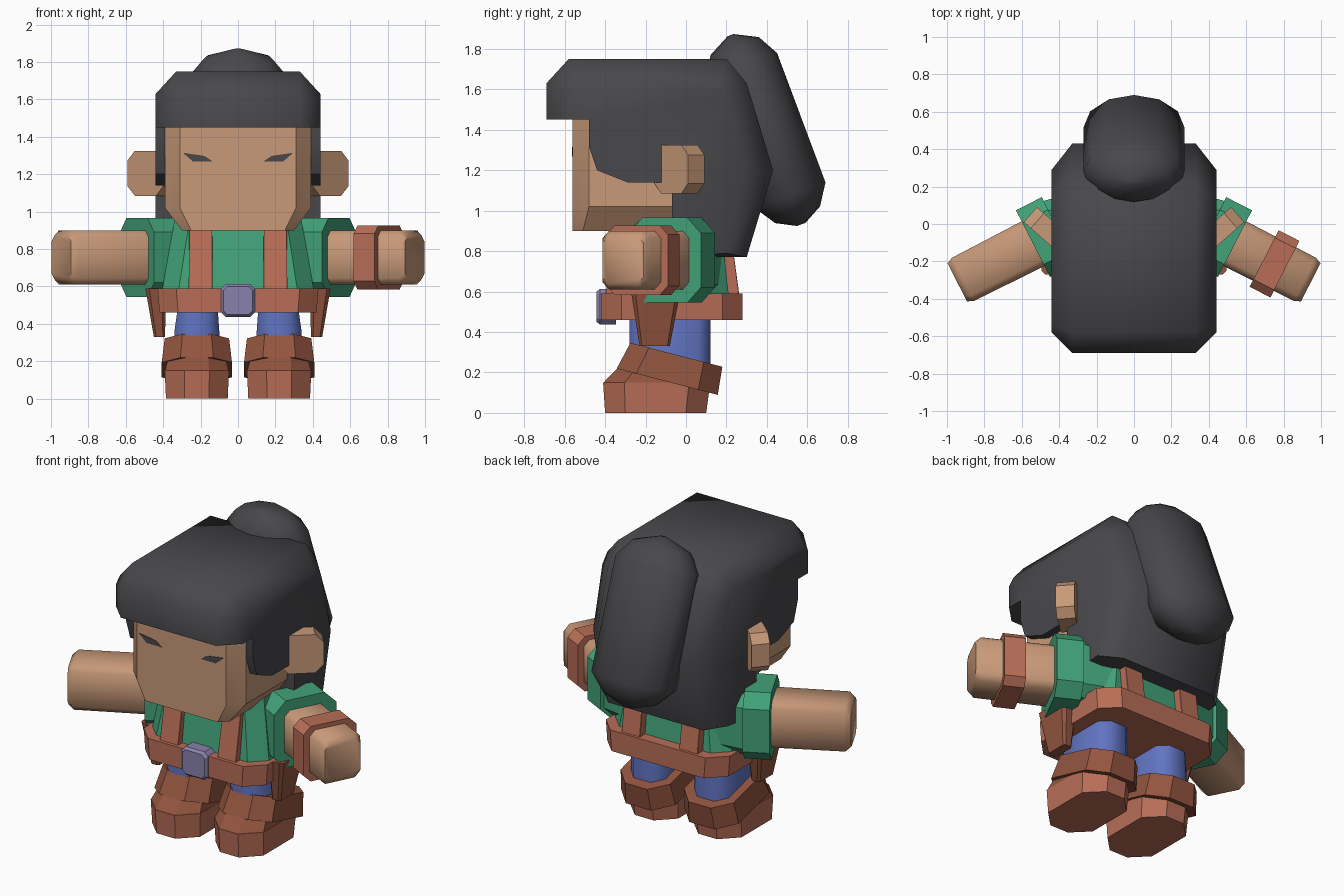
import bpy
import bmesh
import math
from mathutils import Matrix, Vector

cube = bpy.data.objects.get("Cube")
if cube:
    bpy.data.objects.remove(cube, do_unlink=True)


def material(name, color):
    m = bpy.data.materials.new(name)
    m.use_nodes = True
    rgba = (*color, 1)
    m.diffuse_color = rgba
    m.node_tree.nodes["Principled BSDF"].inputs["Base Color"].default_value = rgba
    return m


HAIR = material("charcoal hair", (0.065, 0.065, 0.072))
SKIN = material("tan skin", (0.58, 0.32, 0.19))
GREEN = material("green shirt", (0.055, 0.36, 0.19))
LEATHER = material("red brown leather", (0.48, 0.155, 0.095))
DARK = material("dark brown leather", (0.29, 0.09, 0.05))
BLUE = material("blue trousers", (0.12, 0.175, 0.54))
PURPLE = material("purple metal", (0.25, 0.22, 0.41))
MIRROR = Matrix.Diagonal((-1, 1, 1, 1))


def loft(name, rings, mat, matrix=None, angle=30):
    """Skin equal-length rings of points and cap both ends."""
    bm = bmesh.new()
    rows = [[bm.verts.new(p) for p in ring] for ring in rings]
    n = len(rows[0])
    for a, b in zip(rows, rows[1:]):
        for i in range(n):
            j = (i + 1) % n
            bm.faces.new((a[i], a[j], b[j], b[i]))
    bm.faces.new(rows[0])
    bm.faces.new(rows[-1])
    if matrix:
        bm.transform(matrix)
    bmesh.ops.recalc_face_normals(bm, faces=bm.faces)
    mesh = bpy.data.meshes.new(name)
    bm.to_mesh(mesh)
    bm.free()
    mesh.materials.append(mat)
    obj = bpy.data.objects.new(name, mesh)
    bpy.context.collection.objects.link(obj)
    bpy.ops.object.select_all(action='DESELECT')
    obj.select_set(True)
    bpy.context.view_layer.objects.active = obj
    bpy.ops.object.shade_smooth_by_angle(angle=math.radians(angle))
    return obj


def section(z, cx, cy, hx, hy, c):
    """Rectangle with cut corners at height z."""
    q = [(hx, hy - c), (hx - c, hy), (c - hx, hy), (-hx, hy - c),
         (-hx, c - hy), (c - hx, -hy), (hx - c, -hy), (hx, c - hy)]
    return [(cx + x, cy + y, z) for x, y in q]


def prism(name, sections, mat, matrix=None, angle=30):
    return loft(name, [section(*s) for s in sections], mat, matrix, angle)


def pair(name, sections, mat, matrix=None, angle=30):
    m = matrix or Matrix()
    prism("left_" + name, sections, mat, m, angle)
    prism("right_" + name, sections, mat, MIRROR @ m, angle)


def frame(origin, x, y, z):
    m = Matrix((x, y, z)).transposed().to_4x4()
    m.translation = origin
    return m


# Head
prism("head", [(0.90, 0, -0.22, 0.30, 0.34, 0.05),
               (1.02, 0, -0.22, 0.39, 0.34, 0.08),
               (1.50, 0, -0.22, 0.39, 0.34, 0.08)], SKIN, angle=35)

# Hair cap: side profile lofted across the head with chamfered flanks
notch = [(-0.07, 0.77), (-0.07, 1.14), (-0.29, 1.14), (-0.44, 1.20),
         (-0.48, 1.32), (-0.48, 1.45)]
middle = [(-0.69, 1.45), (-0.69, 1.63), (-0.58, 1.75), (0.20, 1.75),
          (0.30, 1.63), (0.43, 1.20), (0.30, 0.77)] + notch
flank = [(-0.58, 1.45), (-0.58, 1.59), (-0.54, 1.63), (0.15, 1.63),
         (0.20, 1.57), (0.29, 1.20), (0.20, 0.79)] + notch
loft("hair_cap", [[(x, y, z) for y, z in prof] for x, prof in
                  ((-0.44, flank), (-0.33, middle), (0.33, middle), (0.44, flank))],
     HAIR, angle=48)

# Ponytail: flattened capsule leaning back
tail_axis = Vector((0, 0.35, -0.936))
tail_frame = frame(Vector((0, 0.22, 1.868)), Vector((1, 0, 0)),
                   Vector((0, 0.936, 0.35)), tail_axis)
rings = []
for t, r in ((0, 0.08), (0.058, 0.69), (0.164, 1), (0.847, 1), (0.949, 0.64), (1, 0.12)):
    rings.append([(0.27 * r * math.cos(k * math.tau / 12),
                   0.185 * r * math.sin(k * math.tau / 12), t) for k in range(12)])
loft("ponytail", rings, HAIR, tail_frame, 50)

# Eyes: thin slanted plates
eye = [(0.295, 1.315), (0.24, 1.267), (0.134, 1.267), (0.18, 1.298)]
for side, s in (("left", 1), ("right", -1)):
    loft(side + "_eye", [[(s * x, y, z) for x, z in eye] for y in (-0.563, -0.555)], HAIR)

# Ears: octagonal plates turned outward
ear_frame = frame(Vector((0.495, -0.073, 1.205)), Vector((0.75, 0.66, 0)),
                  Vector((0, 0, 1)), Vector((-0.66, 0.75, 0)))
pair("ear", [(0, 0, 0, 0.126, 0.12, 0.05), (0.107, 0, 0, 0.126, 0.12, 0.05)],
     SKIN, ear_frame)

# Torso, straps, belt and buckle
prism("shirt", [(0.50, 0, -0.075, 0.42, 0.295, 0.09),
                (0.95, 0, -0.07, 0.34, 0.24, 0.08)], GREEN)
pair("strap", [(0.50, 0.20, -0.07, 0.064, 0.345, 0.002),
               (0.94, 0.20, -0.06, 0.062, 0.275, 0.002)], LEATHER)
prism("belt", [(0.46, 0, -0.07, 0.42, 0.35, 0.10),
               (0.59, 0, -0.07, 0.43, 0.35, 0.10)], LEATHER)
buckle_frame = frame(Vector((0, -0.345, 0.525)), Vector((1, 0, 0)),
                     Vector((0, 0, 1)), Vector((0, -1, 0)))
prism("buckle", [(0, 0, 0, 0.09, 0.088, 0.025), (0.08, 0, 0, 0.09, 0.088, 0.025),
                 (0.097, 0, 0, 0.077, 0.075, 0.02)], PURPLE, buckle_frame)

# Hip pouches
pair("pouch", [(0.33, 0.42, -0.155, 0.03, 0.075, 0.012),
               (0.59, 0.44, -0.15, 0.055, 0.12, 0.02)], DARK)

# Arms and sleeves along an axis angled forward
arm_frame = frame(Vector((0.54, -0.105, 0.755)), Vector((0.455, 0.89, 0)),
                  Vector((0, 0, 1)), Vector((0.89, -0.455, 0)))
pair("shoulder", [(-0.40, 0, 0, 0.13, 0.16, 0.05),
                  (-0.14, 0, 0, 0.18, 0.19, 0.06)], GREEN, arm_frame)
pair("sleeve", [(-0.155, 0, 0, 0.20, 0.21, 0.075),
                (0, 0, 0, 0.20, 0.21, 0.075)], GREEN, arm_frame)
pair("arm", [(-0.10, 0, 0, 0.135, 0.145, 0.035), (0.42, 0, 0, 0.13, 0.145, 0.035),
             (0.455, 0, 0, 0.114, 0.115, 0.03)], SKIN, arm_frame, 50)
prism("left_wristband", [(0.175, 0, 0, 0.17, 0.172, 0.045),
                         (0.30, 0, 0, 0.17, 0.172, 0.045)], LEATHER, arm_frame)

# Legs and boots
pair("trouser_leg", [(0.15, 0.22, -0.08, 0.12, 0.20, 0.06),
                     (0.36, 0.22, -0.08, 0.12, 0.20, 0.06),
                     (0.50, 0.215, -0.08, 0.105, 0.20, 0.05)], BLUE, None, 50)
pair("boot_sole", [(0, 0.22, -0.15, 0.165, 0.25, 0.10),
                   (0.15, 0.22, -0.145, 0.172, 0.265, 0.105)], LEATHER)
pair("boot_upper", [(0.15, 0.22, -0.145, 0.17, 0.263, 0.105),
                    (0.23, 0.22, -0.11, 0.15, 0.22, 0.09)], DARK)
cuff_frame = Matrix.Translation((0.22, -0.075, 0.222)) @ Matrix.Rotation(math.radians(-14.6), 4, 'X')
pair("boot_cuff", [(-0.07, 0, 0, 0.188, 0.258, 0.10),
                   (0.07, 0, 0.01, 0.172, 0.235, 0.095)], DARK, cuff_frame)
